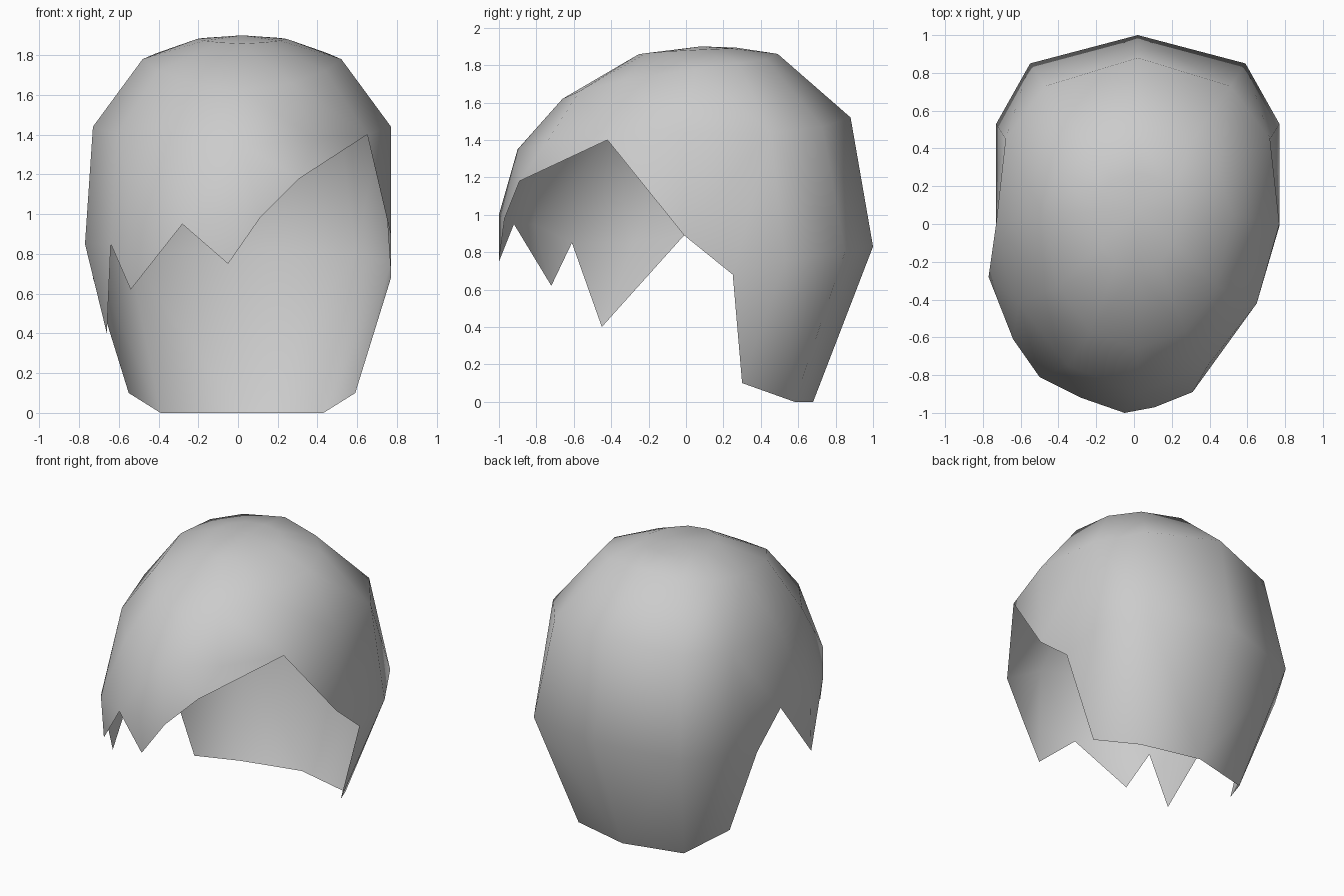
import bpy
import bmesh
from mathutils import Vector

cube = bpy.data.objects.get("Cube")
if cube:
    bpy.data.objects.remove(cube, do_unlink=True)

# Single grey hair material
grey = bpy.data.materials.new("hair_grey")
grey.use_nodes = True
grey.diffuse_color = (0.6, 0.6, 0.6, 1)
grey.node_tree.nodes["Principled BSDF"].inputs["Base Color"].default_value = grey.diffuse_color

bm = bmesh.new()
CENTRE = 0.02  # the cap's mirror line


def side_points(points, sign):
    """Place one half of a mirrored row on the chosen side."""
    return [Vector((CENTRE + sign * x, y, z)) for x, y, z in points]


def triangle(*corners):
    bm.faces.new([bm.verts.new(corner) for corner in corners])


def strip(upper, lower):
    """Fill between two rows, always taking the shorter diagonal."""
    i = j = 0
    while i < len(upper) - 1 or j < len(lower) - 1:
        can_upper = i < len(upper) - 1
        can_lower = j < len(lower) - 1
        if can_upper and can_lower:
            take_upper = (upper[i + 1] - lower[j]).length < (upper[i] - lower[j + 1]).length
        else:
            take_upper = can_upper
        if take_upper:
            triangle(upper[i], lower[j], upper[i + 1])
            i += 1
        else:
            triangle(upper[i], lower[j], lower[j + 1])
            j += 1


# Half rows, running from the back centre round to the front centre
pole = Vector((CENTRE, 0.08, 1.9))
high_row = [(0, .49, 1.86), (.28, .43, 1.83), (.43, .28, 1.81), (.5, .05, 1.78),
            (.42, -.33, 1.72), (.25, -.57, 1.66), (0, -.66, 1.62)]
middle_row = [(0, .88, 1.52), (.49, .73, 1.47), (.7, .45, 1.44), (.75, 0, 1.44),
              (.63, -.42, 1.4), (.37, -.75, 1.38), (0, -.9, 1.35)]
low_row = [(0, 1, .83), (.57, .85, .8), (.75, .53, .76), (.75, .25, .68), (.75, -.01, .89)]
nape_row = [(0, .68, 0), (.41, .58, 0), (.57, .3, .1)]

# Crown, sides and nape on both halves
middle = {}
low = {}
for sign in (1, -1):
    high = side_points(high_row, sign)
    crown = []
    for point in high:
        ring_point = point.lerp(pole, 0.55)
        ring_point.z = pole.z - 0.15 * (pole.z - point.z)
        crown.append(ring_point)
    middle[sign] = side_points(middle_row, sign)
    low[sign] = side_points(low_row, sign)
    strip([pole], crown)
    strip(crown, high)
    strip(high, middle[sign])
    strip(middle[sign][:4], low[sign])
    strip(low[sign][:4], side_points(nape_row, sign))

# Open temple on the left
triangle(middle[1][3], low[1][4], middle[1][4])

# Swept fringe: notches between locks, with a root above each pointed tip
notches = [Vector(p) for p in ((.11, -.97, .98), (-.28, -.92, .95), (-.64, -.61, .85))]
notches.append(low[-1][4])
roots = [Vector(p) for p in ((-.05, -1, 1), (-.5, -.81, .95), (-.77, -.28, .85))]
tips = [Vector(p) for p in ((-.05, -1, .75), (-.54, -.72, .62), (-.66, -.45, .4))]

fringe = [middle[1][4], Vector((.31, -.89, 1.18)), notches[0]]
for root, tip, before, after in zip(roots, tips, notches, notches[1:]):
    triangle(before, tip, root)
    triangle(root, tip, after)
    fringe += [root, after]

brow = middle[1][4:] + middle[-1][3:6][::-1]
strip(brow, fringe)

# Weld the strips into one shell and drop any slivers
bmesh.ops.remove_doubles(bm, verts=bm.verts[:], dist=0.0005)
bmesh.ops.dissolve_degenerate(bm, edges=bm.edges[:], dist=0.0001)
bmesh.ops.recalc_face_normals(bm, faces=bm.faces[:])
top_face = max(bm.faces, key=lambda face: face.calc_center_median().z)
if top_face.normal.z < 0:
    bmesh.ops.reverse_faces(bm, faces=bm.faces[:])
for face in bm.faces:
    face.smooth = True

mesh = bpy.data.meshes.new("hair_shell")
bm.to_mesh(mesh)
bm.free()
mesh.materials.append(grey)
hair = bpy.data.objects.new("hair_shell", mesh)
bpy.context.collection.objects.link(hair)
